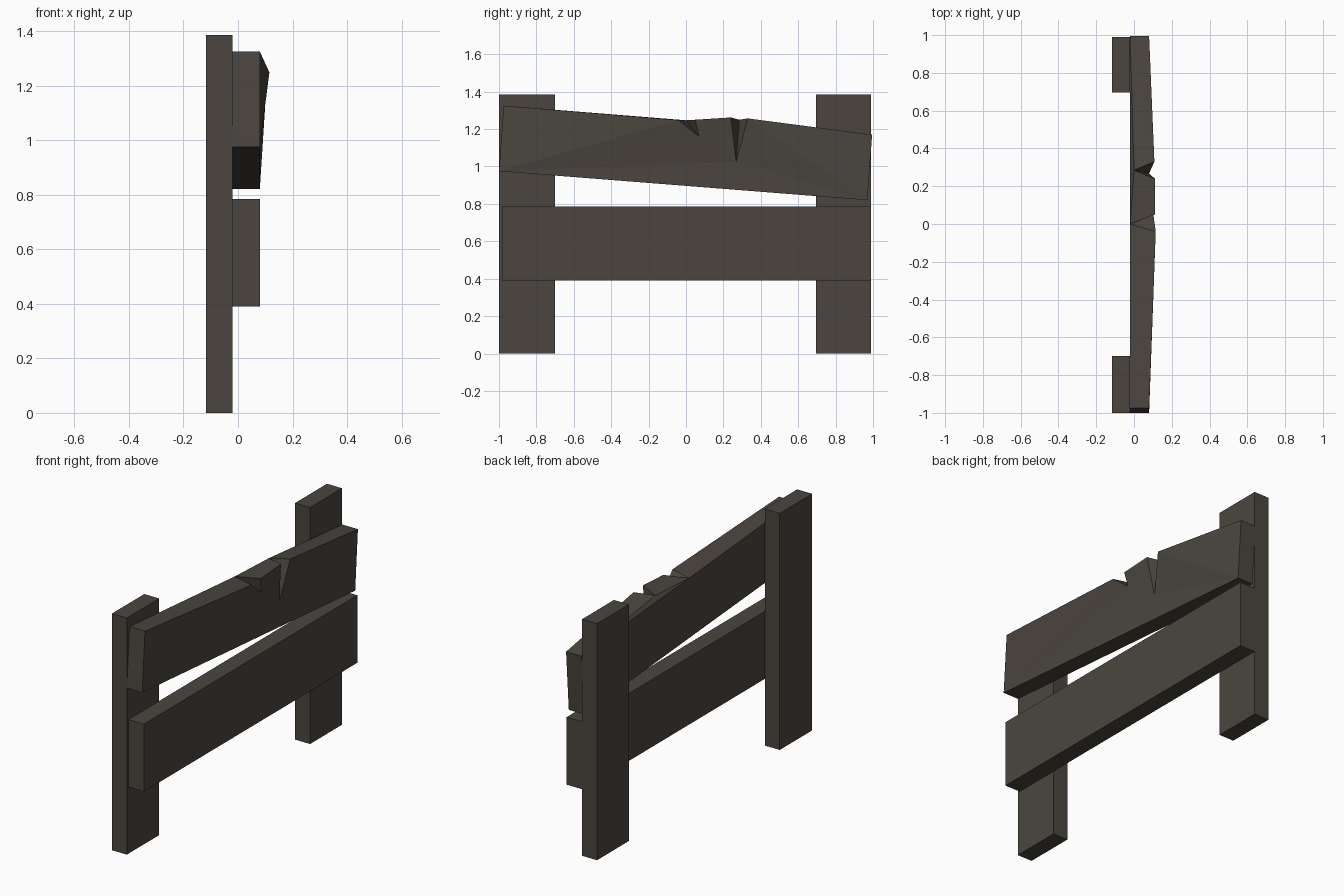
import bpy
import bmesh

old = bpy.data.objects.get("Cube")
if old:
    bpy.data.objects.remove(old, do_unlink=True)

# Weathered wood colour
wood = bpy.data.materials.new("dark weathered wood")
wood.use_nodes = True
colour = (0.070, 0.060, 0.049, 1)
wood.diffuse_color = colour
shader = wood.node_tree.nodes["Principled BSDF"]
shader.inputs["Base Color"].default_value = colour
shader.inputs["Roughness"].default_value = 0.9

BACK, FRONT = -0.02, 0.08


def finish(name, bm):
    bmesh.ops.recalc_face_normals(bm, faces=bm.faces[:])
    mesh = bpy.data.meshes.new(name)
    bm.to_mesh(mesh)
    bm.free()
    mesh.materials.append(wood)
    obj = bpy.data.objects.new(name, mesh)
    bpy.context.collection.objects.link(obj)


def board(name, low, high):
    bm = bmesh.new()
    bmesh.ops.create_cube(bm, size=1)
    for v in bm.verts:
        v.co = [high[i] if v.co[i] > 0 else low[i] for i in range(3)]
    finish(name, bm)


# Two posts and the straight lower plank
board("front_post", (-0.117, -1.0, 0), (BACK, -0.70, 1.385))
board("back_post", (-0.117, 0.695, 0), (BACK, 0.99, 1.385))
board("lower_plank", (BACK, -0.985, 0.39), (FRONT, 0.99, 0.785))

# Sloping upper plank, warped outwards and split twice along its top edge
bm = bmesh.new()
points = {
    # four corners, front (lower case) and back (upper case)
    "a": (FRONT, -0.975, 1.325), "A": (BACK, -0.975, 1.325),
    "f": (FRONT, 0.995, 1.17), "F": (BACK, 0.995, 1.17),
    "g": (FRONT, 0.97, 0.82), "G": (BACK, 0.97, 0.82),
    "h": (FRONT, -1.0, 0.975), "H": (BACK, -1.0, 0.975),
    # first split: two rims, tip on the face, apex at the back edge
    "b": (0.115, -0.04, 1.248), "c": (0.112, 0.05, 1.25),
    "s": (0.10, 0.07, 1.16), "P": (BACK, 0.0, 1.247),
    # second split
    "d": (0.11, 0.24, 1.262), "e": (0.108, 0.33, 1.257),
    "t": (0.08, 0.268, 1.025), "Q": (0.0, 0.285, 1.25),
}
verts = {key: bm.verts.new(co) for key, co in points.items()}
front = "ahb bhs hts tds dcs etg egf hgt"
top = "abP aPA PcQ cdQ QeF efF PQF"
splits = "bsP csP dtQ etQ"
rest = "APFGH aAHh fFGg hHGg"
for face in " ".join((front, top, splits, rest)).split():
    bm.faces.new([verts[key] for key in face])
finish("upper_plank", bm)
